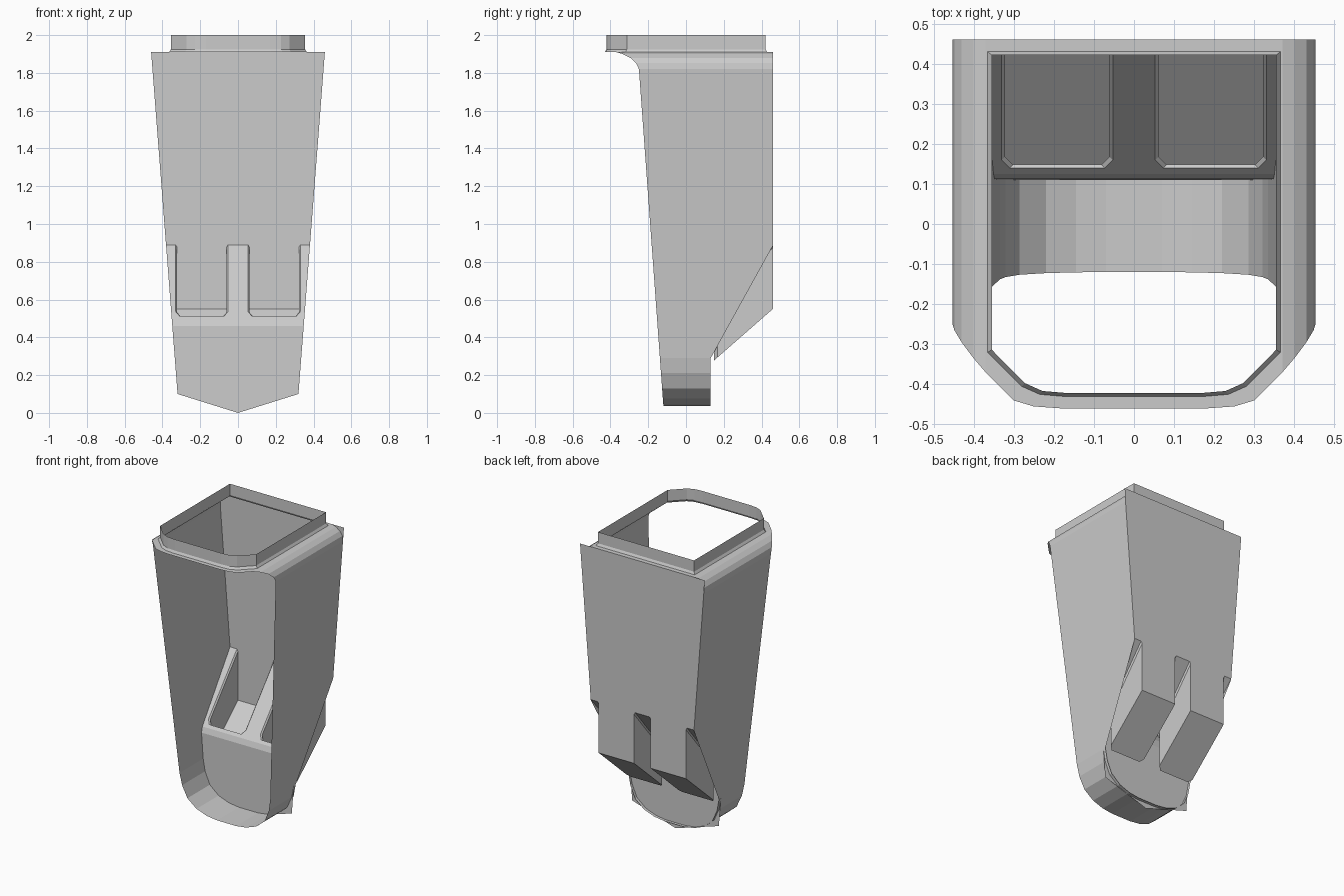
import bpy

if "Cube" in bpy.data.objects:
    bpy.data.objects.remove(bpy.data.objects["Cube"])

YB = 0.46                      # back plane
TOP = 1.91                     # flange height


def make(name, verts, faces):
    mesh = bpy.data.meshes.new(name)
    mesh.from_pydata(verts, [], faces)
    mesh.update()
    ob = bpy.data.objects.new(name, mesh)
    bpy.context.collection.objects.link(ob)
    return ob


def loft(name, rings, closed=False, cap=False):
    """Join equal-length point rings with quads."""
    n = len(rings[0])
    verts = [p for r in rings for p in r]
    faces = []
    for k in range(len(rings) - 1):
        for i in range(n if closed else n - 1):
            j = (i + 1) % n
            faces.append((k * n + i, k * n + j, (k + 1) * n + j, (k + 1) * n + i))
    if cap:
        faces.append(tuple(range((len(rings) - 1) * n, len(rings) * n)))
    return make(name, verts, faces)


def half_width(z):
    return 0.32 + 0.0773 * (z - 0.1)


def front_y(z):
    return -0.12 - 0.0726 * (z - 0.04)


def slope_z(y):
    return 0.495 + (y - 0.125) * (0.89 - 0.495) / (YB - 0.125)


def mirrored(half):
    """Mirror an open half outline (x > 0) into a full one."""
    return half + [(-p[0], *p[1:]) for p in reversed(half)]


# Shell: U-shaped floor, tapered side walls and rounded shoulders (x, z, front y, back y)
section = [(x, z, front_y(z), 0.13) for x, z in
           [(0.07, 0.037), (0.145, 0.047), (0.22, 0.075), (0.285, 0.13), (0.32, 0.21)]]
section += [(half_width(z), z, front_y(z), b) for z, b in
            [(0.29, 0.13), (0.31, 0.142), (0.885, YB), (1.82, YB)]]
section += [(0.448, 1.852, -0.265, YB), (0.43, 1.88, -0.295, YB),
            (0.40, 1.90, -0.335, YB), (0.37, TOP, -0.37, YB)]
full = [(-x, z, f, b) for x, z, f, b in reversed(section)] + section
loft("side_shell", [[(x, f, z) for x, z, f, b in full],
                    [(x, b, z) for x, z, f, b in full]])

# Flange and collar
outer = mirrored([(0.37, YB), (0.37, -0.37), (0.30, -0.44), (0.25, -0.455), (0.18, -0.46)])
inner = mirrored([(0.365, 0.43), (0.365, -0.32), (0.28, -0.405), (0.235, -0.425), (0.175, -0.43)])
lip = [(x * 0.972, y * 0.98) for x, y in inner]
loft("top_flange", [[(x, y, TOP) for x, y in outer],
                    [(x, y, TOP) for x, y in inner]], closed=True)
loft("top_collar", [[(x, y, z) for x, y in ring] for ring, z in
                    [(inner, TOP), (lip, 1.925), (lip, 2.0)]], closed=True)


# Pockets: chamfered boxes hanging behind the sloped panel
def pocket_outline(x0, x1, d=0.0):
    x0, x1, yf, c = x0 + d, x1 - d, 0.14 + d, 0.02
    return [(x0, YB), (x0, yf + c), (x0 + c, yf), (x1 - c, yf), (x1, yf + c), (x1, YB)]


spans = [(-0.33, -0.053), (0.053, 0.33)]
notches = []
for side, (x0, x1) in zip(("left", "right"), spans):
    rim = [(x, y, slope_z(y)) for x, y in pocket_outline(x0, x1)]
    inset = pocket_outline(x0, x1, 0.008)
    upper = [(x, y, slope_z(y) - 0.014) for x, y in inset]
    lower = [(x, y, 0.27 + 0.875 * (y - 0.14)) for x, y in inset]
    loft(side + "_pocket", [rim, upper, lower], closed=True, cap=True)
    notches += rim

# Back panel: upright back, notched slope, bend and pointed lower plate
w_top, w_mid, w_low, w_bend = (half_width(z) for z in (TOP, 0.89, 0.495, 0.46))
verts = [(-w_top, YB, TOP), (w_top, YB, TOP), (w_mid, YB, 0.89), (-w_mid, YB, 0.89),
         (-w_low, 0.125, 0.495), (w_low, 0.125, 0.495),
         (w_bend, 0.112, 0.46), (-w_bend, 0.112, 0.46),
         (0.32, 0.11, 0.1), (0, 0.11, 0), (-0.32, 0.11, 0.1)]
n = len(verts)
slope = (4, 3, *range(n, n + len(notches)), 2, 5)
make("back_panel", verts + notches,
     [(0, 1, 2, 3), slope, (4, 5, 6, 7), (7, 6, 8, 9, 10)])
